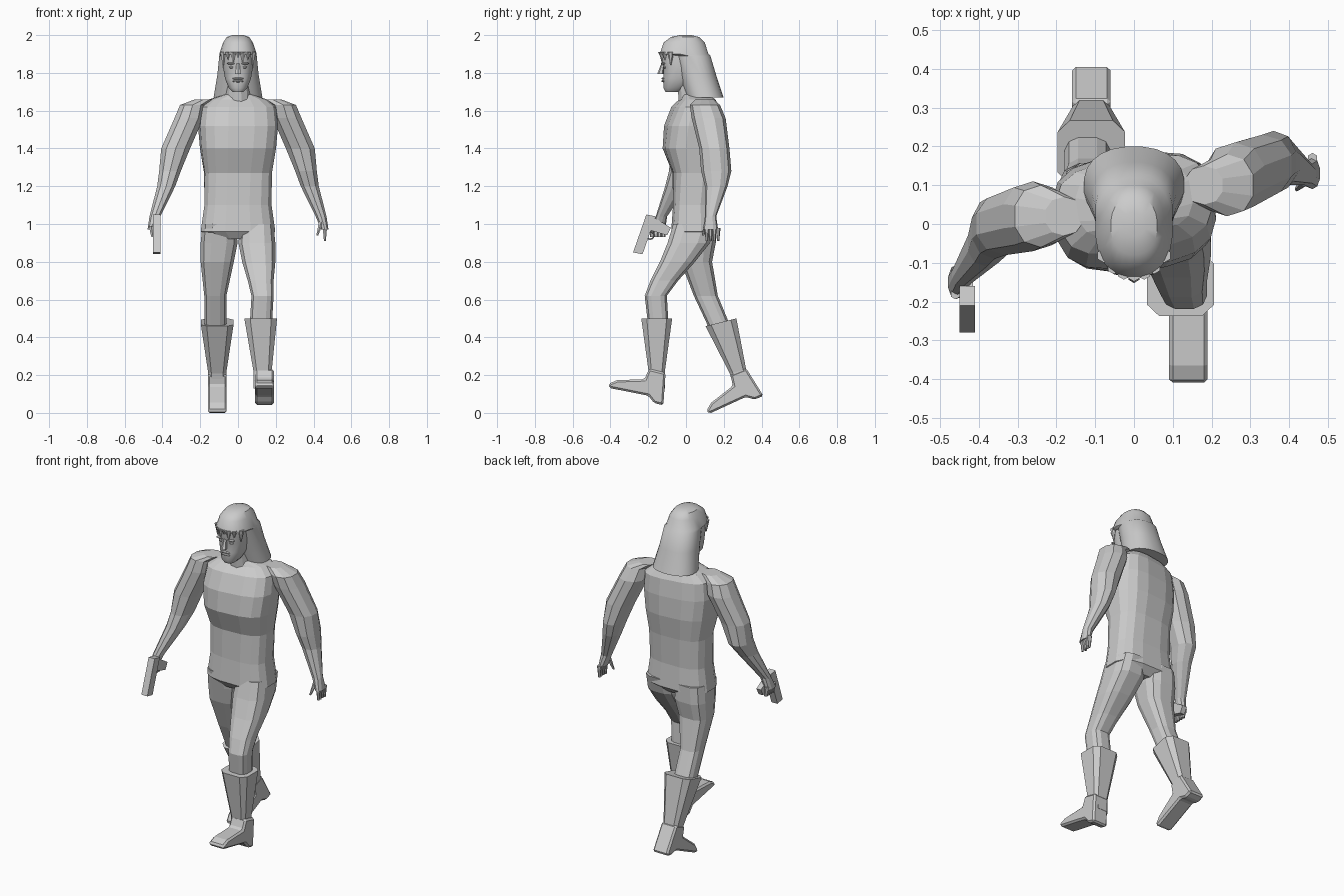
import bpy, bmesh, math
from mathutils import Matrix, Vector

cube = bpy.data.objects.get("Cube")
if cube:
    bpy.data.objects.remove(cube, do_unlink=True)

shade = 0.6
grey = bpy.data.materials.new("plain grey")
grey.use_nodes = True
grey.diffuse_color = (shade, shade, shade, 1)
grey.node_tree.nodes["Principled BSDF"].inputs["Base Color"].default_value = grey.diffuse_color


def finish(name, bm, smooth=False):
    bmesh.ops.recalc_face_normals(bm, faces=bm.faces)
    mesh = bpy.data.meshes.new(name)
    bm.to_mesh(mesh)
    bm.free()
    mesh.materials.append(grey)
    obj = bpy.data.objects.new(name, mesh)
    bpy.context.collection.objects.link(obj)
    if smooth:
        bpy.ops.object.select_all(action='DESELECT')
        obj.select_set(True)
        bpy.context.view_layer.objects.active = obj
        bpy.ops.object.shade_smooth_by_angle(angle=math.radians(35))
    return obj


def ring(z, half, front, back, x=0):
    """Cross-section at height z: half width, front and back depth."""
    return Vector((x, (front + back) / 2, z)), half, (back - front) / 2


def loft(name, rings, sides=12, power=3, smooth=False, slope=0, turn=None):
    """Skin a stack of rounded-box cross-sections."""
    bm = bmesh.new()
    loops = []
    for centre, half, depth in rings:
        spin = Matrix.Rotation(turn(centre.z) if turn else 0, 3, 'Z')
        loop = []
        for i in range(sides):
            angle = math.tau * (i + 0.5) / sides
            c, s = math.cos(angle), math.sin(angle)
            px = half * math.copysign(abs(c) ** (2 / power), c)
            py = depth * math.copysign(abs(s) ** (2 / power), s)
            loop.append(bm.verts.new(centre + spin @ Vector((px, py, slope * py))))
        loops.append(loop)
    for low, high in zip(loops, loops[1:]):
        for i in range(sides):
            j = (i + 1) % sides
            bm.faces.new((low[i], low[j], high[j], high[i]))
    bm.faces.new(loops[0])
    bm.faces.new(loops[-1])
    return finish(name, bm, smooth)


def slab(name, profile, x, width, bevel=0):
    """Side profile of (y, z) points given thickness along x."""
    bm = bmesh.new()
    face = bm.faces.new([bm.verts.new((x - width / 2, y, z)) for y, z in profile])
    extruded = bmesh.ops.extrude_face_region(bm, geom=[face])["geom"]
    corners = [item for item in extruded if isinstance(item, bmesh.types.BMVert)]
    bmesh.ops.translate(bm, vec=(width, 0, 0), verts=corners)
    obj = finish(name, bm)
    if bevel:
        modifier = obj.modifiers.new("soft edges", 'BEVEL')
        modifier.width, modifier.segments = bevel, 1


def taper(name, start, end, size, tip):
    """Small tapering piece such as a finger."""
    loft(name, [(Vector(start), size, size), (Vector(end), tip, tip)], sides=6, power=2)


def bump(name, centre, size):
    """Low rounded facial detail."""
    bm = bmesh.new()
    bmesh.ops.create_uvsphere(bm, u_segments=8, v_segments=6, radius=1)
    bmesh.ops.scale(bm, vec=size, verts=bm.verts)
    bmesh.ops.translate(bm, vec=centre, verts=bm.verts)
    finish(name, bm)


def shoulder_turn(z):
    return math.radians(9) * min(1, max(0, 2 * (z - 1.1)))


# Torso and neck, turned at the shoulders
loft("torso", [
    ring(z=1.69, half=.06, front=-.02, back=.1),
    ring(z=1.66, half=.15, front=-.03, back=.15),
    ring(z=1.62, half=.2, front=-.07, back=.17),
    ring(z=1.52, half=.21, front=-.11, back=.18),
    ring(z=1.4, half=.2, front=-.12, back=.18),
    ring(z=1.27, half=.18, front=-.07, back=.16),
    ring(z=1.1, half=.18, front=-.07, back=.15),
    ring(z=.96, half=.2, front=-.08, back=.16),
    ring(z=.92, half=.12, front=-.05, back=.12),
], sides=16, turn=shoulder_turn)
loft("neck", [
    ring(z=1.64, half=.07, front=-.04, back=.1),
    ring(z=1.78, half=.06, front=-.05, back=.07),
], power=2)

# Legs: the left strides forward, the right trails
legs = {
    "left": [
        ring(x=.1, z=1, half=.09, front=-.07, back=.16),
        ring(x=.1, z=.9, half=.1, front=-.1, back=.13),
        ring(x=.11, z=.8, half=.09, front=-.14, back=.05),
        ring(x=.12, z=.7, half=.07, front=-.19, back=-.04),
        ring(x=.13, z=.62, half=.06, front=-.22, back=-.1),
        ring(x=.12, z=.45, half=.06, front=-.2, back=-.09)],
    "right": [
        ring(x=-.1, z=1, half=.09, front=-.07, back=.16),
        ring(x=-.1, z=.9, half=.1, front=-.05, back=.16),
        ring(x=-.11, z=.8, half=.09, front=-.03, back=.14),
        ring(x=-.12, z=.62, half=.06, front=.04, back=.17),
        ring(x=-.12, z=.45, half=.06, front=.12, back=.24)],
}
shafts = {
    "left": [
        ring(x=.12, z=.5, half=.09, front=-.24, back=-.07),
        ring(x=.13, z=.22, half=.05, front=-.2, back=-.11),
        ring(x=.13, z=.13, half=.05, front=-.2, back=-.11)],
    "right": [
        ring(x=-.11, z=.48, half=.09, front=.1, back=.27),
        ring(x=-.11, z=.22, half=.05, front=.23, back=.32),
        ring(x=-.11, z=.15, half=.05, front=.25, back=.34)],
}
lean = {"left": 0, "right": .25}
for side in legs:
    loft(side + "_leg", legs[side])
    loft(side + "_boot_shaft", shafts[side], sides=8, power=4, slope=lean[side])

# One boot profile measured from the heel, pitched for each foot
foot = [(0, 0), (-.05, 0), (-.09, .03), (-.3, .02), (-.31, .04), (-.27, .07),
        (-.13, .11), (-.12, .17), (-.03, .17)]


def boot_foot(name, x, heel, pitch):
    tilt = Matrix.Rotation(math.radians(pitch), 2)
    slab(name, [Vector(heel) + tilt @ Vector(point) for point in foot], x, .1, bevel=.01)


boot_foot("left_boot_foot", x=.14, heel=(-.12, .04), pitch=-14)
boot_foot("right_boot_foot", x=-.11, heel=(.41, .09), pitch=22)

# Arms share one outline and differ in depth
arm = [
    dict(out=.18, z=1.66, half=.05, depth=.05, left=.1, right=.02),
    dict(out=.24, z=1.63, half=.07, depth=.08, left=.1, right=.02),
    dict(out=.26, z=1.56, half=.08, depth=.09, left=.12, right=.02),
    dict(out=.33, z=1.4, half=.08, depth=.08, left=.15, right=0),
    dict(out=.36, z=1.28, half=.06, depth=.08, left=.16, right=-.01),
    dict(out=.38, z=1.2, half=.05, depth=.06, left=.16, right=-.05),
    dict(out=.44, z=1.04, half=.03, depth=.03, left=.13, right=-.13),
    dict(out=.46, z=.97, half=.02, depth=.04, left=.13, right=-.15),
]
for side, sign in (("left", 1), ("right", -1)):
    loft(side + "_arm", [
        (Vector((sign * r["out"], r[side], r["z"])), r["half"], r["depth"]) for r in arm
    ], sides=10, power=2.2)

# Relaxed left hand, and right hand closed around the grip
for i in range(4):
    step = .02 * i
    taper(f"left_finger_{i + 1}", (.46, .11 + step, .98), (.46, .11 + step, .91), .013, .006)
    taper(f"right_finger_{i + 1}", (-.46, step - .18, .99), (-.45, step - .18, .93), .014, .01)
taper("left_thumb", (.44, .11, 1.01), (.42, .09, .94), .014, .006)
taper("right_thumb", (-.44, -.15, 1.02), (-.42, -.19, .98), .014, .007)

# Pistol
gun_x = -.43
slab("pistol_slide", [(-.21, 1.05), (-.16, 1.04), (-.23, .84), (-.28, .85)], gun_x, .04)
slab("pistol_grip", [(-.2, 1), (-.16, 1.03), (-.08, .98), (-.1, .94), (-.2, .97)], gun_x, .03)
bpy.ops.mesh.primitive_torus_add(
    location=(gun_x, -.19, .94), rotation=(0, math.pi / 2, 0),
    major_radius=.02, minor_radius=.004, major_segments=12, minor_segments=4)
guard = bpy.context.object
guard.name = "trigger_guard"
guard.data.materials.append(grey)

# Face
loft("face", [
    ring(z=1.7, half=.03, front=-.11, back=-.03),
    ring(z=1.72, half=.05, front=-.12, back=0),
    ring(z=1.77, half=.07, front=-.12, back=.06),
    ring(z=1.83, half=.08, front=-.12, back=.07),
    ring(z=1.86, half=.08, front=-.13, back=.07),
    ring(z=1.92, half=.08, front=-.13, back=.07),
], sides=16, power=2.5, smooth=True)
taper("nose", (0, -.135, 1.795), (0, -.122, 1.85), .017, .009)
for lip, z in (("upper_lip", 1.77), ("lower_lip", 1.756)):
    bump(lip, (0, -.12, z), (.03, .011, .006))
for side, sign in (("left", 1), ("right", -1)):
    bump(side + "_eye", (sign * .034, -.11, 1.83), (.015, .011, .007))
    bump(side + "_brow", (sign * .036, -.12, 1.85), (.024, .013, .006))

# Long hair, open below the brow, with a ragged fringe
loft("hair", [
    ring(z=2, half=.03, front=-.03, back=.03),
    ring(z=1.99, half=.06, front=-.08, back=.07),
    ring(z=1.96, half=.08, front=-.12, back=.1),
    ring(z=1.9, half=.1, front=-.14, back=.12),
    ring(z=1.89, half=.1, front=-.07, back=.13),
    ring(z=1.79, half=.11, front=-.04, back=.16),
    ring(z=1.67, half=.13, front=0, back=.2),
], sides=24, power=2.3, smooth=True)
for i in range(-3, 4):
    x = .026 * i
    front = -.13 * math.sqrt(1 - (x / .1) ** 2)
    drop = .03 + .02 * (i % 2) + abs(x) / 4
    taper(f"fringe_lock_{i + 4}", (x, front, 1.91), (x, front, 1.91 - drop), .018, .003)
